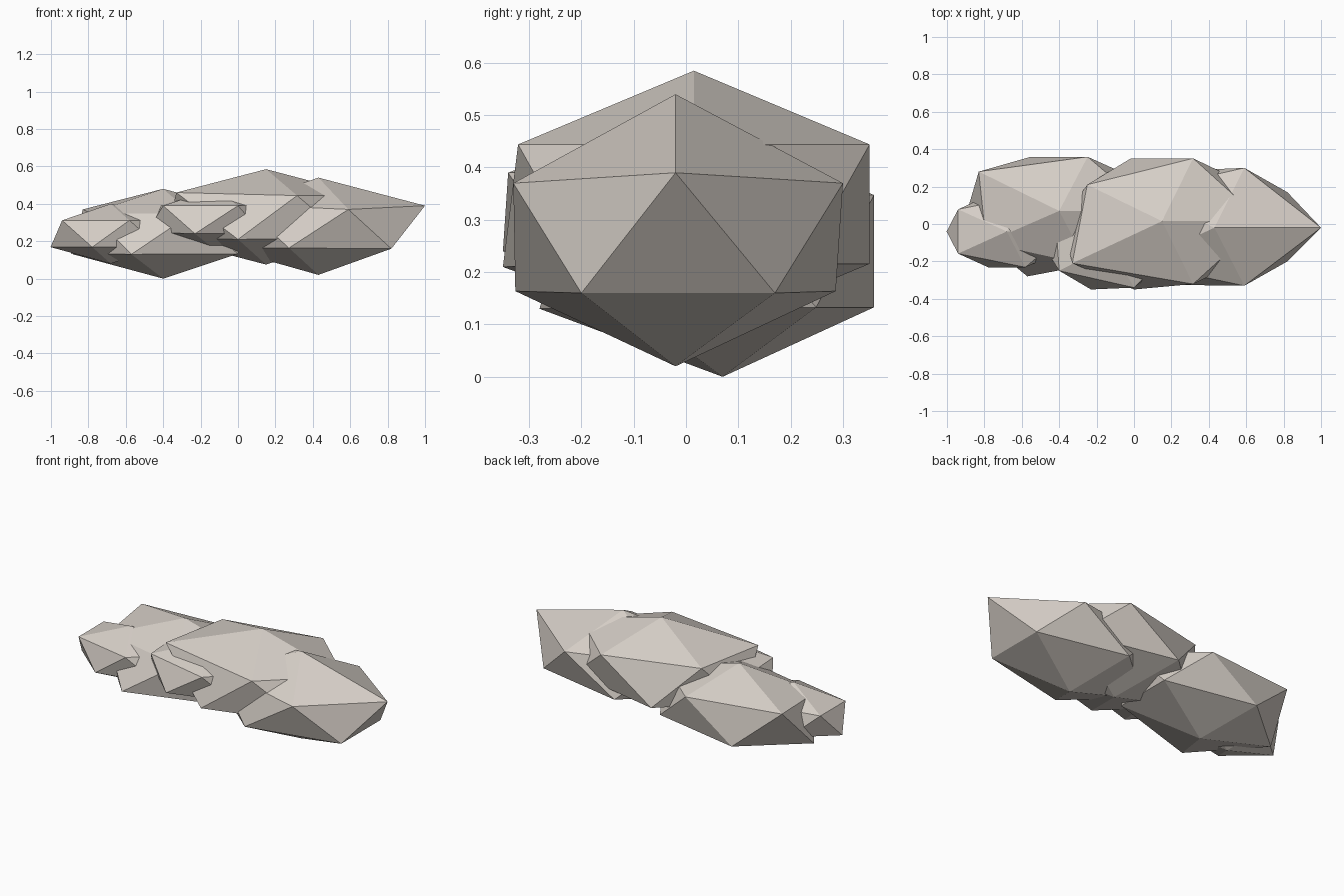
import bpy
import bmesh
from mathutils import Vector

cube = bpy.data.objects.get("Cube")
if cube:
    bpy.data.objects.remove(cube)

stone = bpy.data.materials.new("warm_grey_stone")
stone.use_nodes = True
colour = (0.67, 0.62, 0.57, 1)
stone.diffuse_color = colour
stone.node_tree.nodes["Principled BSDF"].inputs["Base Color"].default_value = colour


def rock(name, centre, radii, corners=()):
    """Squashed icosahedron; each listed corner pulls the nearest vertex to it."""
    bm = bmesh.new()
    bmesh.ops.create_icosphere(bm, subdivisions=1, radius=1)
    for v in bm.verts:
        v.co = Vector(c + r * u for c, r, u in zip(centre, radii, v.co))
    for corner in map(Vector, corners):
        nearest = min(bm.verts, key=lambda v: (v.co - corner).length)
        nearest.co = corner
    mesh = bpy.data.meshes.new(name)
    bm.to_mesh(mesh)
    bm.free()
    mesh.materials.append(stone)
    bpy.context.collection.objects.link(bpy.data.objects.new(name, mesh))


# Large boulder at the left end
rock("end_boulder", (0.43, -0.02, 0.28), (0.57, 0.36, 0.26),
     [(1, -0.02, 0.39), (0.82, -0.2, 0.16), (0.82, 0.17, 0.16),
      (0.59, -0.33, 0.37), (0.59, 0.3, 0.37)])

# Tallest boulder in the middle
rock("middle_boulder", (0.15, 0.015, 0.33), (0.6, 0.395, 0.255),
     [(-0.33, -0.21, 0.46), (-0.25, 0.21, 0.46), (0, -0.35, 0.21)])

# Low boulder behind the small stones
rock("back_boulder", (-0.4, 0.07, 0.24), (0.55, 0.34, 0.24),
     [(-0.83, 0.28, 0.37), (-0.79, -0.1, 0.35), (-0.57, -0.28, 0.13)])

# Small stones at the right end and along the front
rock("end_stone", (-0.68, -0.04, 0.24), (0.36, 0.225, 0.16))
rock("front_stone", (-0.13, -0.11, 0.32), (0.4, 0.28, 0.16),
     [(-0.23, -0.35, 0.24), (0, -0.34, 0.39), (-0.4, -0.25, 0.39),
      (0.13, -0.24, 0.24)])
